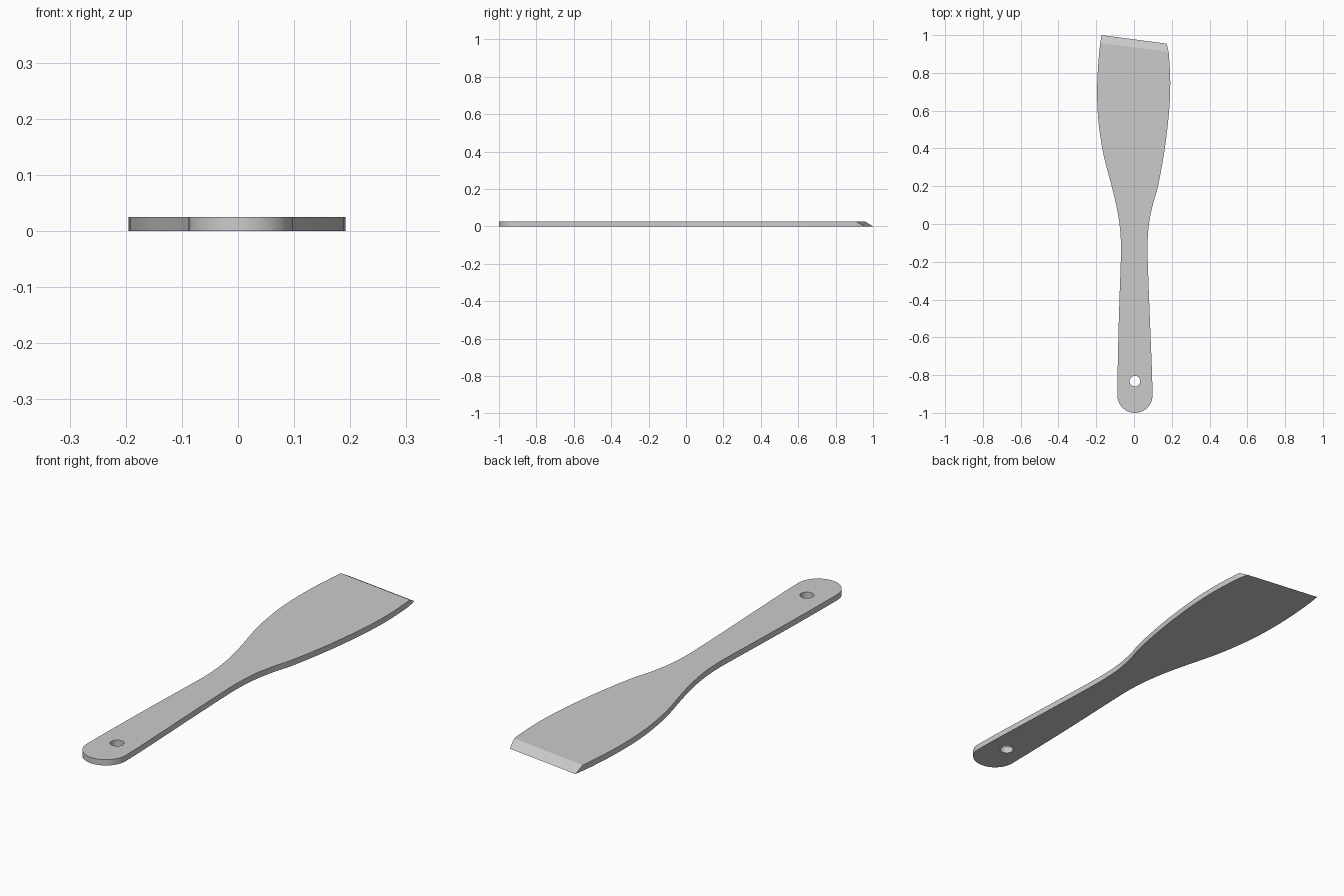
import bpy, bmesh, math
from mathutils import Vector

if "Cube" in bpy.data.objects:
    bpy.data.objects.remove(bpy.data.objects["Cube"])

THICK = 0.025


def smooth_path(pts, steps=5):
    """Catmull-Rom samples through the points."""
    p = [Vector(q) for q in pts]
    p = [2 * p[0] - p[1]] + p + [2 * p[-1] - p[-2]]
    out = []
    for a, b, c, d in zip(p, p[1:], p[2:], p[3:]):
        for i in range(steps):
            t = i / steps
            out.append(0.5 * (2 * b + (c - a) * t + (2 * a - 5 * b + 4 * c - d) * t * t
                              + (3 * b - a - 3 * c + d) * t ** 3))
    return out + [p[-2]]


def arc(cx, cy, r, start, end, n):
    angles = [math.radians(start + (end - start) * i / n) for i in range(n + 1)]
    return [Vector((cx + r * math.cos(a), cy + r * math.sin(a))) for a in angles]


# Side profiles, running slightly past the tip so the bevel can trim them
right = smooth_path([(0.096, -0.80), (0.088, -0.60), (0.08, -0.40), (0.073, -0.20),
                     (0.072, -0.10), (0.079, 0.0), (0.099, 0.10), (0.127, 0.20),
                     (0.163, 0.40), (0.186, 0.60), (0.192, 0.75), (0.186, 0.88),
                     (0.180, 0.925), (0.172, 0.955), (0.162, 0.985)])
left = smooth_path([(-0.167, 1.03), (-0.172, 1.0), (-0.185, 0.90), (-0.195, 0.73),
                    (-0.190, 0.56), (-0.168, 0.40), (-0.145, 0.30), (-0.118, 0.20),
                    (-0.094, 0.10), (-0.077, 0.0), (-0.069, -0.10), (-0.070, -0.20),
                    (-0.077, -0.40), (-0.083, -0.60), (-0.087, -0.80)])
outline = right + left + arc(0.005, -0.907, 0.093, 180, 360, 28)
hole = arc(0.005, -0.832, 0.028, 0, 360, 32)[:-1]

# Flat shape with hanging hole
bm = bmesh.new()
for loop in (outline, hole):
    vs = [bm.verts.new((v.x, v.y, 0)) for v in loop]
    for i, v in enumerate(vs):
        bm.edges.new((v, vs[(i + 1) % len(vs)]))
bmesh.ops.triangle_fill(bm, edges=bm.edges[:], use_beauty=True, normal=(0, 0, 1))

# Thickness
ext = bmesh.ops.extrude_face_region(bm, geom=bm.faces[:], use_keep_orig=True)
bmesh.ops.translate(bm, vec=(0, 0, THICK),
                    verts=[g for g in ext["geom"] if isinstance(g, bmesh.types.BMVert)])

# Slanted scraping edge, sharpened down to the underside
along = Vector((0.344, -0.045, 0)).normalized()
back = Vector((-0.13, -0.99, 0)) * 0.042 + Vector((0, 0, THICK))
normal = along.cross(back).normalized()
if normal.y < 0:
    normal.negate()
cut = bmesh.ops.bisect_plane(bm, geom=bm.verts[:] + bm.edges[:] + bm.faces[:], dist=1e-6,
                             plane_co=(-0.172, 1.0, 0), plane_no=normal, clear_outer=True)
bmesh.ops.contextual_create(
    bm, geom=[g for g in cut["geom_cut"] if isinstance(g, bmesh.types.BMEdge)])
bmesh.ops.dissolve_degenerate(bm, edges=bm.edges[:], dist=1e-6)
bmesh.ops.recalc_face_normals(bm, faces=bm.faces[:])

mesh = bpy.data.meshes.new("spatula")
bm.to_mesh(mesh)
bm.free()
spatula = bpy.data.objects.new("spatula", mesh)
bpy.context.collection.objects.link(spatula)
bpy.context.view_layer.objects.active = spatula
spatula.select_set(True)
bpy.ops.object.shade_smooth_by_angle(angle=math.radians(25))
